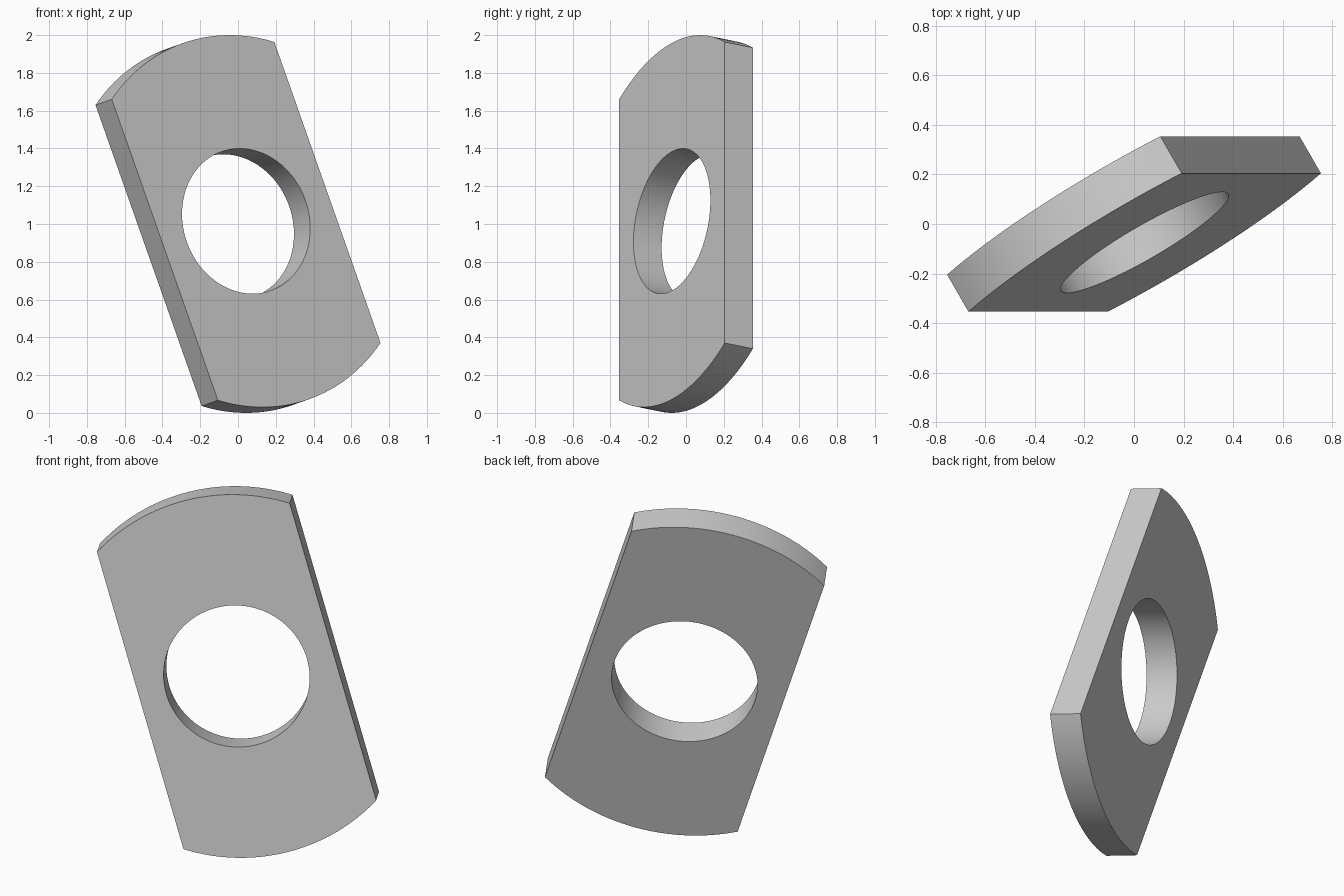
import bpy, bmesh, math
from mathutils import Matrix, Vector

OUTER, HOLE, HALF_WIDTH, THICK = 1.0, 0.39, 0.535, 0.175
STEPS = 32

cube = bpy.data.objects.get("Cube")
if cube:
    bpy.data.objects.remove(cube, do_unlink=True)

grey = bpy.data.materials.new("plain grey")
grey.use_nodes = True
grey.diffuse_color = (0.6, 0.6, 0.6, 1)
grey.node_tree.nodes["Principled BSDF"].inputs["Base Color"].default_value = (0.6, 0.6, 0.6, 1)

# Angles around the disc, hitting the four corners where flats meet arcs
corner = math.acos(HALF_WIDTH / OUTER)
stops = [-corner, corner, math.pi - corner, math.pi + corner, 2 * math.pi - corner]
angles = [a + (b - a) * i / STEPS for a, b in zip(stops, stops[1:]) for i in range(STEPS)]


def ring(bm, z, radius):
    """Closed ring of points; radius is a function of the angle."""
    return [bm.verts.new((radius(a) * math.cos(a), radius(a) * math.sin(a), z)) for a in angles]


def outline(a):
    """Disc with two parallel flats."""
    return min(OUTER, HALF_WIDTH / max(abs(math.cos(a)), 1e-6))


def hole(a):
    return HOLE


# Four rings joined into a closed pierced plate
bm = bmesh.new()
h = THICK / 2
rings = [ring(bm, -h, outline), ring(bm, h, outline), ring(bm, h, hole), ring(bm, -h, hole)]
n = len(angles)
for k in range(4):
    lower, upper = rings[k], rings[(k + 1) % 4]
    for i in range(n):
        j = (i + 1) % n
        bm.faces.new((lower[i], lower[j], upper[j], upper[i]))

# Tidy the straight flats' walls and recompute normals
bmesh.ops.recalc_face_normals(bm, faces=bm.faces)
mesh = bpy.data.meshes.new("flat_sided_washer")
bm.to_mesh(mesh)
bm.free()
mesh.materials.append(grey)

washer = bpy.data.objects.new("flat_sided_washer", mesh)
bpy.context.collection.objects.link(washer)

# Tilt: the plate faces forward, up and to its left, with level flat edges in y
turn, lift = math.radians(30), math.radians(10)
normal = Vector((math.sin(turn) * math.cos(lift), -math.cos(turn) * math.cos(lift), math.sin(lift)))
along = Vector((-normal.z, 0, normal.x)).normalized()
across = along.cross(normal)
washer.matrix_world = Matrix.Translation((0, 0, 1)) @ Matrix((across, along, normal)).transposed().to_4x4()

# Smooth round walls, sharp edges
bpy.ops.object.select_all(action="DESELECT")
washer.select_set(True)
bpy.context.view_layer.objects.active = washer
bpy.ops.object.shade_smooth_by_angle(angle=math.radians(25))
